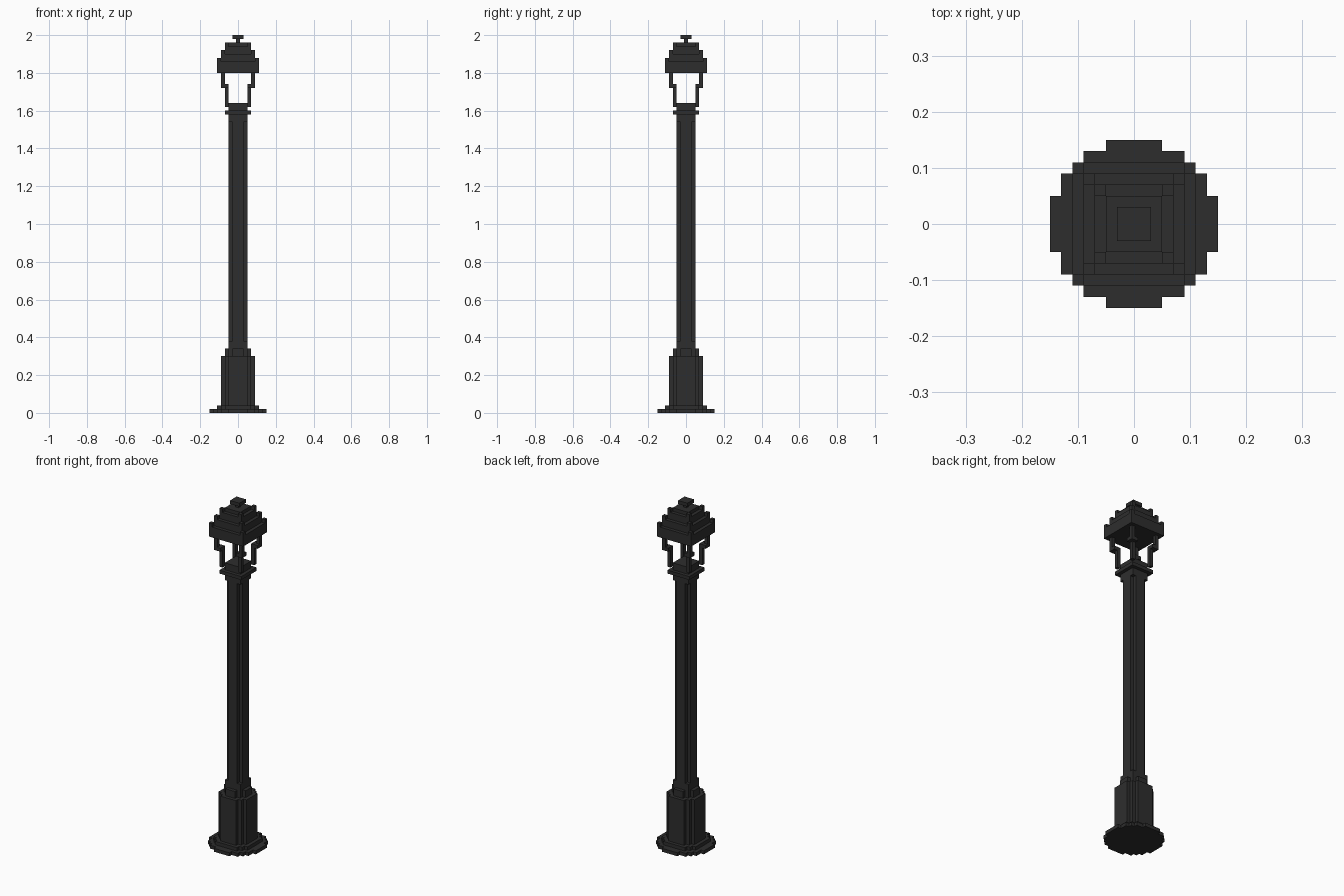
import bpy, bmesh

if "Cube" in bpy.data.objects:
    bpy.data.objects.remove(bpy.data.objects["Cube"])

iron = bpy.data.materials.new("black iron")
iron.diffuse_color = (0.027, 0.027, 0.027, 1)
iron.use_nodes = True
iron.node_tree.nodes["Principled BSDF"].inputs["Base Color"].default_value = iron.diffuse_color


def make_part(name, outline, levels, corners=()):
    """Extrude a symmetric stepped outline, plus optional boxes at all four corners.
    outline: (x half, y half) steps listed from the +x side to the +y side.
    levels: (bottom z, top z). corners: (inner, outer, bottom z, top z)."""
    bm = bmesh.new()
    if outline:
        # one quadrant of the stair-step outline
        quad = [(outline[0][0], outline[0][1])]
        for (x0, y0), (x1, y1) in zip(outline, outline[1:]):
            quad += [(x1, y0), (x1, y1)]
        pts = (quad + [(-x, y) for x, y in reversed(quad)]
               + [(-x, -y) for x, y in quad] + [(x, -y) for x, y in reversed(quad)])
        face = bm.faces.new([bm.verts.new((x, y, levels[0])) for x, y in pts])
        ext = bmesh.ops.extrude_face_region(bm, geom=[face], use_keep_orig=True)
        top = [v for v in ext["geom"] if isinstance(v, bmesh.types.BMVert)]
        bmesh.ops.translate(bm, verts=top, vec=(0, 0, levels[1] - levels[0]))
    for a, b, z0, z1 in corners:
        for sx in (-1, 1):
            for sy in (-1, 1):
                c = bmesh.ops.create_cube(bm, size=1)["verts"]
                bmesh.ops.scale(bm, verts=c, vec=(b - a, b - a, z1 - z0))
                bmesh.ops.translate(bm, verts=c, vec=(sx * (a + b) / 2, sy * (a + b) / 2, (z0 + z1) / 2))
    bmesh.ops.recalc_face_normals(bm, faces=bm.faces)
    mesh = bpy.data.meshes.new(name)
    bm.to_mesh(mesh)
    bm.free()
    mesh.materials.append(iron)
    bpy.context.collection.objects.link(bpy.data.objects.new(name, mesh))


def square(h):
    return [(h, h)]


# Foot and pedestal
make_part("foot_plate", [(.15, .05), (.13, .09), (.11, .11), (.09, .13), (.05, .15)], (0, .02))
make_part("foot_step", [(.11, .07), (.09, .09), (.07, .11)], (.02, .04))
make_part("pedestal", [(.09, .05), (.07, .07), (.05, .09)], (.04, .30))
make_part("pedestal_cap", [(.07, .03), (.05, .05), (.03, .07)], (.30, .34))

# Shaft with notched corners between square ends
make_part("shaft_foot", square(.05), (.34, .38))
make_part("shaft", [(.05, .03), (.03, .05)], (.38, 1.54))
make_part("shaft_head", square(.05), (1.54, 1.58))

# Lantern seat
make_part("collar", square(.07), (1.58, 1.60))
make_part("lantern_seat", square(.05), (1.60, 1.64))

# Cranked lantern arms
make_part("lantern_arms", None, None,
          [(.05, .07, 1.62, 1.72), (.05, .09, 1.72, 1.74), (.07, .09, 1.74, 1.80)])

# Roof tiers with raised corners
make_part("roof_eave", square(.11), (1.80, 1.86), [(.09, .11, 1.86, 1.88)])
make_part("roof_middle", square(.09), (1.86, 1.90), [(.07, .09, 1.90, 1.92)])
make_part("roof_upper", square(.07), (1.90, 1.94), [(.05, .07, 1.94, 1.96)])
make_part("roof_top", square(.05), (1.94, 1.96))

# Finial
make_part("finial_stem", square(.01), (1.96, 1.98))
make_part("finial_cap", square(.03), (1.98, 2.0))
